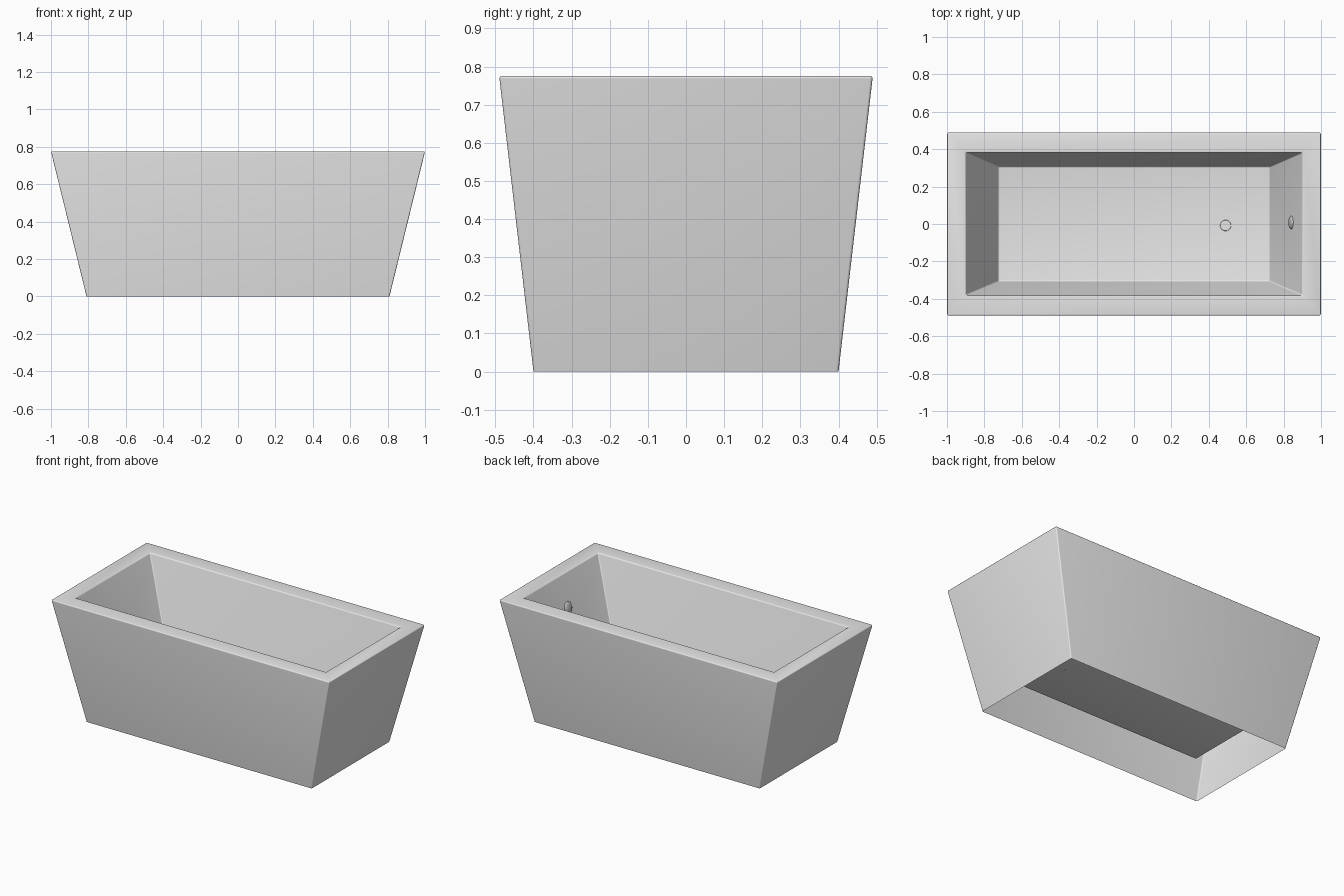
import bpy, bmesh, math
from mathutils import Matrix, Vector

if "Cube" in bpy.data.objects:
    bpy.data.objects.remove(bpy.data.objects["Cube"])


def material(name, c):
    m = bpy.data.materials.new(name)
    m.diffuse_color = (c, c, c, 1)
    m.use_nodes = True
    m.node_tree.nodes["Principled BSDF"].inputs["Base Color"].default_value = m.diffuse_color
    return m


WHITE = material("white enamel", 0.8)
METAL = material("grey metal", 0.55)


def finish(name, bm, mat):
    me = bpy.data.meshes.new(name)
    bm.to_mesh(me)
    bm.free()
    ob = bpy.data.objects.new(name, me)
    bpy.context.collection.objects.link(ob)
    me.materials.append(mat)
    bpy.ops.object.select_all(action='DESELECT')
    bpy.context.view_layer.objects.active = ob
    ob.select_set(True)
    bpy.ops.object.shade_smooth_by_angle(angle=math.radians(32))
    return ob


# Tub: one skin from the open foot, over the flat rim, down to the raised floor
H, FLOOR = 0.775, 0.21
rings = [(0.81, 0.40, 0), (1.0, 0.49, H), (0.90, 0.382, H), (0.725, 0.307, FLOOR)]
bm = bmesh.new()
loops = [[bm.verts.new((sx * x, sy * y, z))
          for sx, sy in ((-1, -1), (1, -1), (1, 1), (-1, 1))] for x, y, z in rings]
for a, b in zip(loops, loops[1:]):
    for i in range(4):
        j = (i + 1) % 4
        bm.faces.new((a[i], a[j], b[j], b[i]))
bm.faces.new(loops[-1])
bm.normal_update()

# Soften the rim and the wall corners
edges = [e for e in bm.edges if len(e.link_faces) == 2
         and e.calc_face_angle() > math.radians(30)]
bmesh.ops.bevel(bm, geom=edges, offset=0.007, segments=4, profile=0.5,
                affect='EDGES', clamp_overlap=True)
finish("bathtub", bm, WHITE)

# Overflow cover: flattened dome lying on the right inner wall
normal = Vector((-(H - FLOOR), 0, 0.175)).normalized()
z = 0.585
x = 0.90 - 0.175 * (H - z) / (H - FLOOR)
bm = bmesh.new()
bmesh.ops.create_uvsphere(bm, u_segments=32, v_segments=16, radius=0.036)
bmesh.ops.transform(bm, verts=bm.verts, matrix=(
    Matrix.Translation((x, 0.008, z))
    @ normal.to_track_quat('Z', 'Y').to_matrix().to_4x4()
    @ Matrix.Diagonal((1, 1, 0.35, 1))))
finish("overflow_cover", bm, METAL)

# Drain: thin disc set into the floor
bm = bmesh.new()
bmesh.ops.create_cone(bm, cap_ends=True, segments=32, radius1=0.03, radius2=0.028,
                      depth=0.004, matrix=Matrix.Translation((0.49, -0.008, FLOOR + 0.001)))
finish("drain", bm, WHITE)
